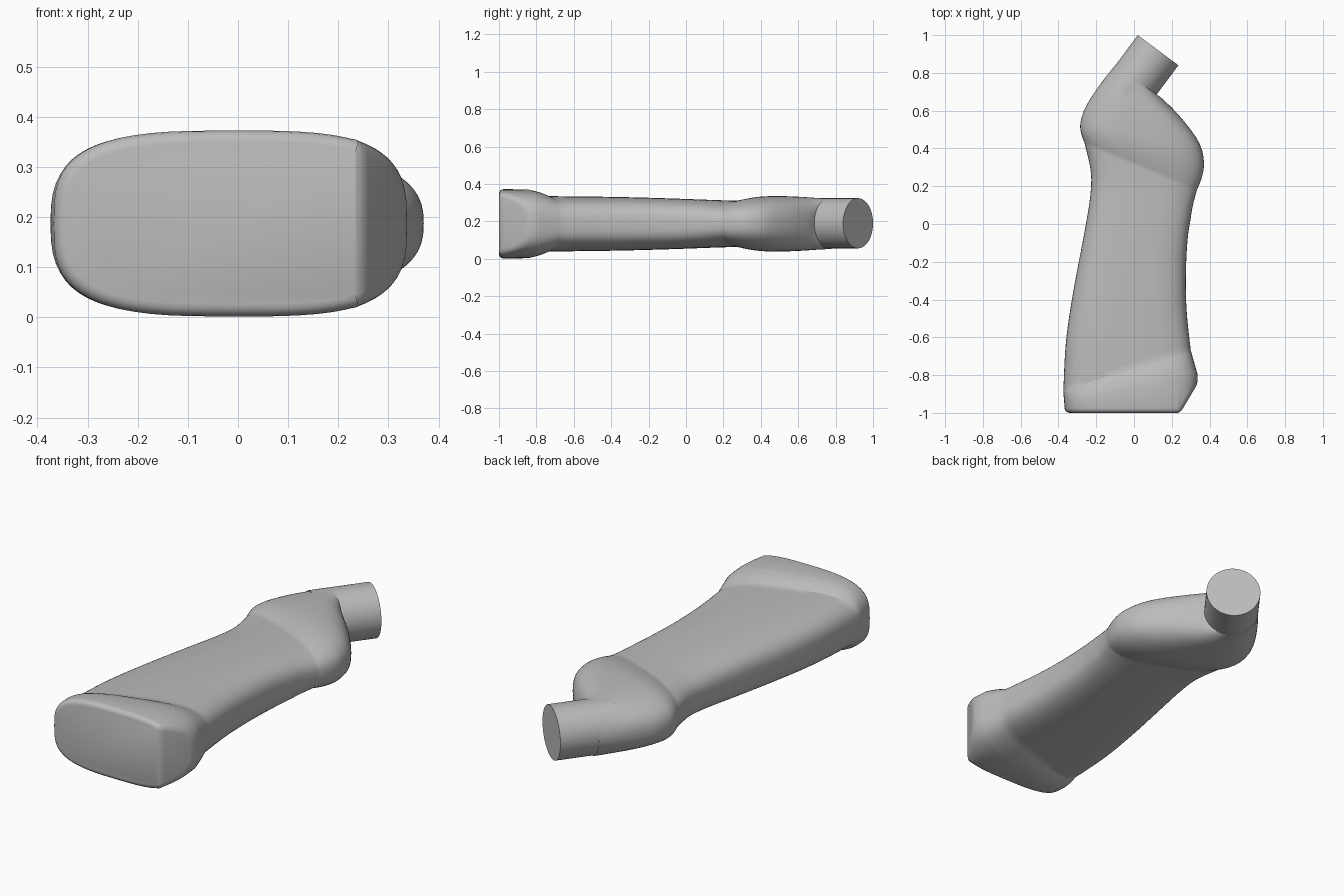
import bpy, bmesh, math
from mathutils import Vector

cube = bpy.data.objects.get("Cube")
if cube:
    bpy.data.objects.remove(cube, do_unlink=True)

grey = bpy.data.materials.new("plain_grey")
grey.use_nodes = True
GREY = (0.5, 0.5, 0.5, 1)
grey.diffuse_color = GREY
grey.node_tree.nodes["Principled BSDF"].inputs["Base Color"].default_value = GREY

MID_Z = 0.187
SIDES = 64

# Each station: left x, left y, right x, right y, half height, squareness
base = [(-.36, -1.1, .36, -1.1, .187, 3.2),
        (-.37, -.935, .335, -.79, .184, 3.2),
        (-.373, -.905, .318, -.73, .171, 3.2),
        (-.374, -.88, .3, -.667, .148, 3.2)]
grip = [base[-1],
        (-.36, -.62, .278, -.45, .146, 3.1),
        (-.322, -.36, .275, -.25, .142, 3),
        (-.273, -.1, .284, -.08, .136, 3),
        (-.235, .12, .3, .03, .130, 2.9),
        (-.228, .27, .312, .1, .126, 2.8),
        (-.262, .43, .333, .18, .123, 2.7)]
head = [grip[-1],
        (-.28, .48, .36, .25, .138, 2.6),
        (-.284, .53, .37, .33, .147, 2.5),
        (-.265, .6, .345, .43, .148, 2.4),
        (-.22, .68, .26, .55, .144, 2.3),
        (-.16, .765, .17, .645, .138, 2.1),
        (-.095, .846, .12, .686, .135, 2)]


def smooth_span(keys, steps):
    """Catmull-Rom stations through the keys, with free ends."""
    out = []
    for i in range(len(keys) - 1):
        a, b, c, d = [keys[min(max(k, 0), len(keys) - 1)] for k in range(i - 1, i + 3)]
        for s in range(steps):
            t = s / steps
            out.append([q + .5 * t * (r - p + t * (2*p - 5*q + 4*r - e + t * (3*(q - r) + e - p)))
                        for p, q, r, e in zip(a, b, c, d)])
    return out


def ring(bm, station):
    """Rounded section spanning the left and right outline points."""
    lx, ly, rx, ry, h, n = station
    mid, half = Vector((lx + rx, ly + ry)) / 2, Vector((rx - lx, ry - ly)) / 2
    verts = []
    for k in range(SIDES):
        a = math.tau * k / SIDES
        c, s = math.cos(a), math.sin(a)
        u = math.copysign(abs(c) ** (2 / n), c)
        w = math.copysign(abs(s) ** (2 / n), s)
        p = mid + half * u
        verts.append(bm.verts.new((p.x, p.y, MID_Z + h * w)))
    return verts


def finish(bm, name, angle):
    bmesh.ops.recalc_face_normals(bm, faces=bm.faces)
    mesh = bpy.data.meshes.new(name)
    bm.to_mesh(mesh)
    bm.free()
    mesh.materials.append(grey)
    obj = bpy.data.objects.new(name, mesh)
    bpy.context.collection.objects.link(obj)
    bpy.ops.object.select_all(action="DESELECT")
    obj.select_set(True)
    bpy.context.view_layer.objects.active = obj
    bpy.ops.object.shade_smooth_by_angle(angle=math.radians(angle))


# Lofted handle: flared base, waisted grip, shoulder
bm = bmesh.new()
stations = base[:1] + smooth_span(base[1:], 4) + smooth_span(grip, 5) + smooth_span(head, 5) + head[-1:]
rings = [ring(bm, s) for s in stations]
for r0, r1 in zip(rings, rings[1:]):
    for k in range(SIDES):
        j = (k + 1) % SIDES
        bm.faces.new((r0[k], r0[j], r1[j], r1[k]))
bm.faces.new(rings[-1])

# Flat butt and slanted corner, cut then rounded
rim = set()
for co, no in (((0, -1, 0), (0, -1, 0)), ((.245, -1, 0), (.16, -.095, 0))):
    normal = Vector(no).normalized()
    bmesh.ops.bisect_plane(bm, geom=bm.verts[:] + bm.edges[:] + bm.faces[:],
                           plane_co=co, plane_no=normal, clear_outer=True, dist=1e-5)
    loop = [e for e in bm.edges if e.is_boundary]
    bmesh.ops.holes_fill(bm, edges=loop, sides=0)
rim = [e for e in bm.edges if len(e.link_faces) == 2 and e.calc_face_angle() > .6
       and (e.verts[0].co.y + e.verts[1].co.y) < -1.5]
bmesh.ops.bevel(bm, geom=rim, offset=.025, offset_type="OFFSET", segments=4,
                profile=.5, affect="EDGES", clamp_overlap=False)
finish(bm, "handle", 30)

# Round stub leaving the shoulder at an angle
bm = bmesh.new()
end = Vector((.1275, .92, MID_Z + .003))
axis = Vector((.597, .802, 0))
length = .3
bmesh.ops.create_cone(bm, cap_ends=True, segments=64, radius1=.134, radius2=.134, depth=length)
turn = axis.to_track_quat("Z", "Y").to_matrix().to_4x4()
bmesh.ops.transform(bm, matrix=turn, verts=bm.verts)
bmesh.ops.translate(bm, vec=end - axis * length / 2, verts=bm.verts)
finish(bm, "round_stub", 40)
